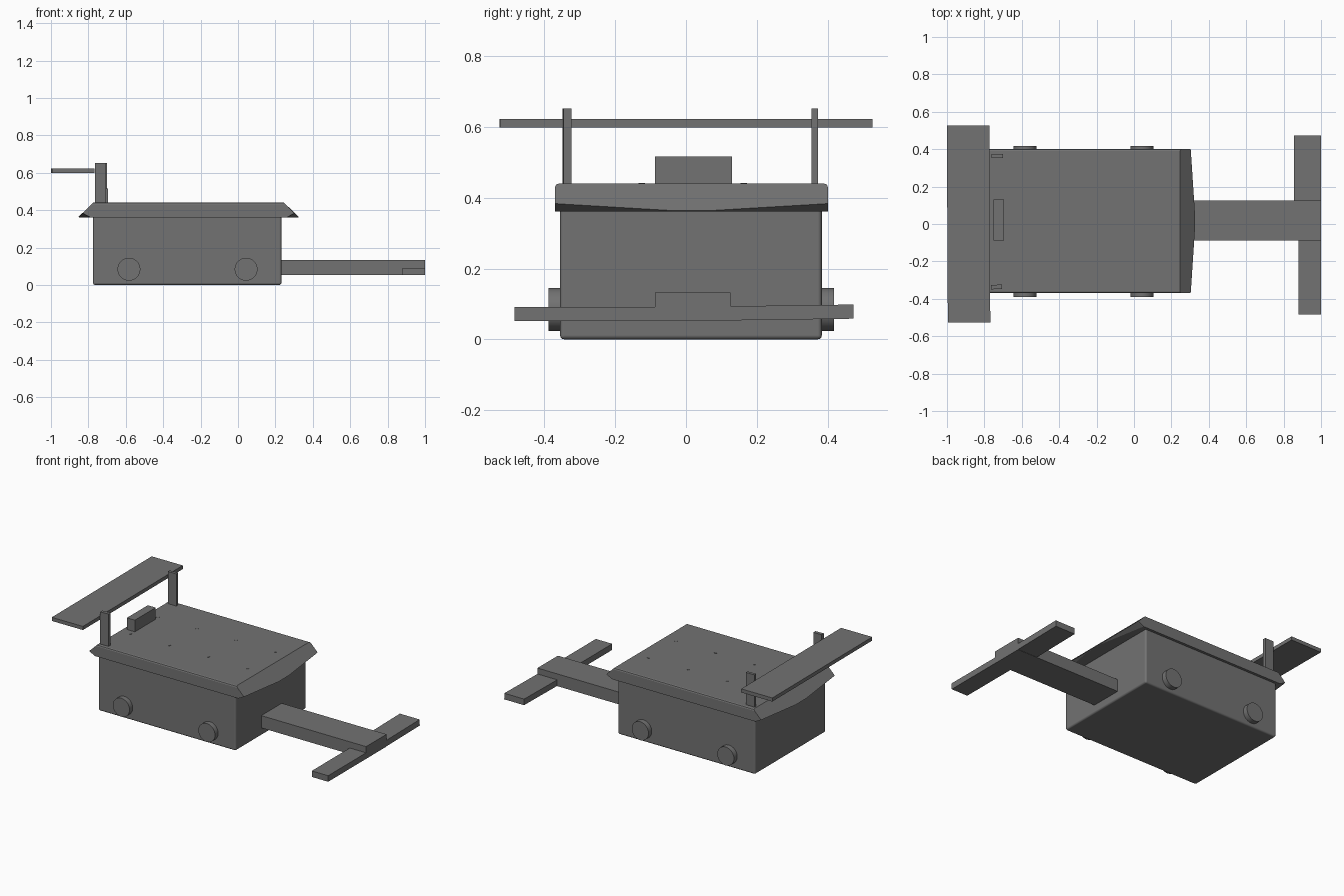
import bpy, bmesh, math
from mathutils import Matrix, Vector

if "Cube" in bpy.data.objects:
    bpy.data.objects.remove(bpy.data.objects["Cube"])

dark = bpy.data.materials.new("dark_grey")
dark.diffuse_color = (0.17, 0.17, 0.17, 1)
dark.use_nodes = True
dark.node_tree.nodes["Principled BSDF"].inputs["Base Color"].default_value = dark.diffuse_color


def finish(name, bm):
    bmesh.ops.recalc_face_normals(bm, faces=bm.faces)
    me = bpy.data.meshes.new(name)
    bm.to_mesh(me)
    bm.free()
    me.materials.append(dark)
    ob = bpy.data.objects.new(name, me)
    bpy.context.collection.objects.link(ob)
    return ob


def smooth(ob, angle=35):
    bpy.ops.object.select_all(action='DESELECT')
    ob.select_set(True)
    bpy.context.view_layer.objects.active = ob
    bpy.ops.object.shade_smooth_by_angle(angle=math.radians(angle))


def box(name, x, y, z, rot=(0, 0, 0), bevel=0):
    """Box from (min, max) ranges, turned about its centre."""
    bm = bmesh.new()
    bmesh.ops.create_cube(bm, size=1)
    bm.transform(Matrix.Diagonal((x[1] - x[0], y[1] - y[0], z[1] - z[0], 1)))
    if bevel:
        bmesh.ops.bevel(bm, geom=bm.edges[:], offset=bevel, segments=3,
                        profile=0.5, affect='EDGES')
    ob = finish(name, bm)
    ob.location = (sum(x) / 2, sum(y) / 2, sum(z) / 2)
    ob.rotation_euler = rot
    if bevel:
        smooth(ob)
        # Keeps the large faces flat beside the rounded edges
        ob.modifiers.new("flat_faces", 'WEIGHTED_NORMAL').weight = 100
    return ob


def cylinder(name, centre, radius, depth, sides, axis):
    bm = bmesh.new()
    bmesh.ops.create_cone(bm, cap_ends=True, segments=sides, radius1=radius,
                          radius2=radius, depth=depth)
    bm.transform(Vector((0, 0, 1)).rotation_difference(Vector(axis)).to_matrix().to_4x4())
    ob = finish(name, bm)
    ob.location = centre
    smooth(ob)
    return ob


# Main body
box("body", (-0.775, 0.232), (-0.356, 0.384), (0, 0.375), bevel=0.012)

# Lid: cross-sections lofted along y, with sloping ends that come to a point
# Each station: y, top half-length, top z, tip half-length, tip z, bottom half-length
stations = [
    (-0.370, 0.520, 0.430, 0.566, 0.384, 0.526),
    (-0.367, 0.513, 0.437, 0.567, 0.384, 0.527),
    (-0.360, 0.510, 0.440, 0.568, 0.383, 0.528),
    (-0.040, 0.510, 0.440, 0.589, 0.364, 0.586),
    (0.070, 0.510, 0.440, 0.589, 0.364, 0.586),
    (0.391, 0.510, 0.440, 0.568, 0.383, 0.528),
    (0.398, 0.513, 0.437, 0.567, 0.384, 0.527),
    (0.401, 0.520, 0.430, 0.566, 0.384, 0.526),
]
bm = bmesh.new()
rings = []
for y, a, za, b, zb, c in stations:
    right = [(a, za), (b, zb), (c, 0.362)]
    ring = right + [(-px, pz) for px, pz in reversed(right)]
    rings.append([bm.verts.new((px - 0.264, y, pz)) for px, pz in ring])
for r0, r1 in zip(rings, rings[1:]):
    for i in range(6):
        j = (i + 1) % 6
        bm.faces.new((r0[i], r0[j], r1[j], r1[i]))
bm.faces.new(rings[0])
bm.faces.new(rings[-1])
finish("lid", bm)

# Pegs in the lid
for x in (-0.70, -0.415, -0.13, 0.16):
    for y in (-0.125, 0.163):
        cylinder("lid_peg", (x, y, 0.438), 0.009, 0.008, 16, (0, 0, 1))

# Wheels
for x in (-0.583, 0.043):
    cylinder("wheel_front", (x, -0.366, 0.084), 0.061, 0.046, 40, (0, 1, 0))
    cylinder("wheel_back", (x, 0.395, 0.084), 0.061, 0.046, 40, (0, 1, 0))

# Nose arm with its two cross bars
box("nose_arm", (0.22, 1.0), (-0.088, 0.126), (0.052, 0.133))
box("nose_bar_front", (0.88, 1.0), (-0.485, -0.085), (0.052, 0.092))
box("nose_bar_back", (0.855, 1.0), (0.123, 0.473), (0.056, 0.096),
    rot=(math.radians(0.8), 0, 0))

# Rear wing, its posts and the block between them
box("wing_post_front", (-0.765, -0.705), (-0.348, -0.325), (0.43, 0.653),
    rot=(0, 0, math.radians(3)))
box("wing_post_back", (-0.762, -0.70), (0.354, 0.373), (0.43, 0.653))
box("wing", (-0.998, -0.771), (-0.526, 0.527), (0.599, 0.623),
    rot=(0, 0, math.radians(0.3)))
box("lid_block", (-0.752, -0.694), (-0.088, 0.130), (0.43, 0.517))
